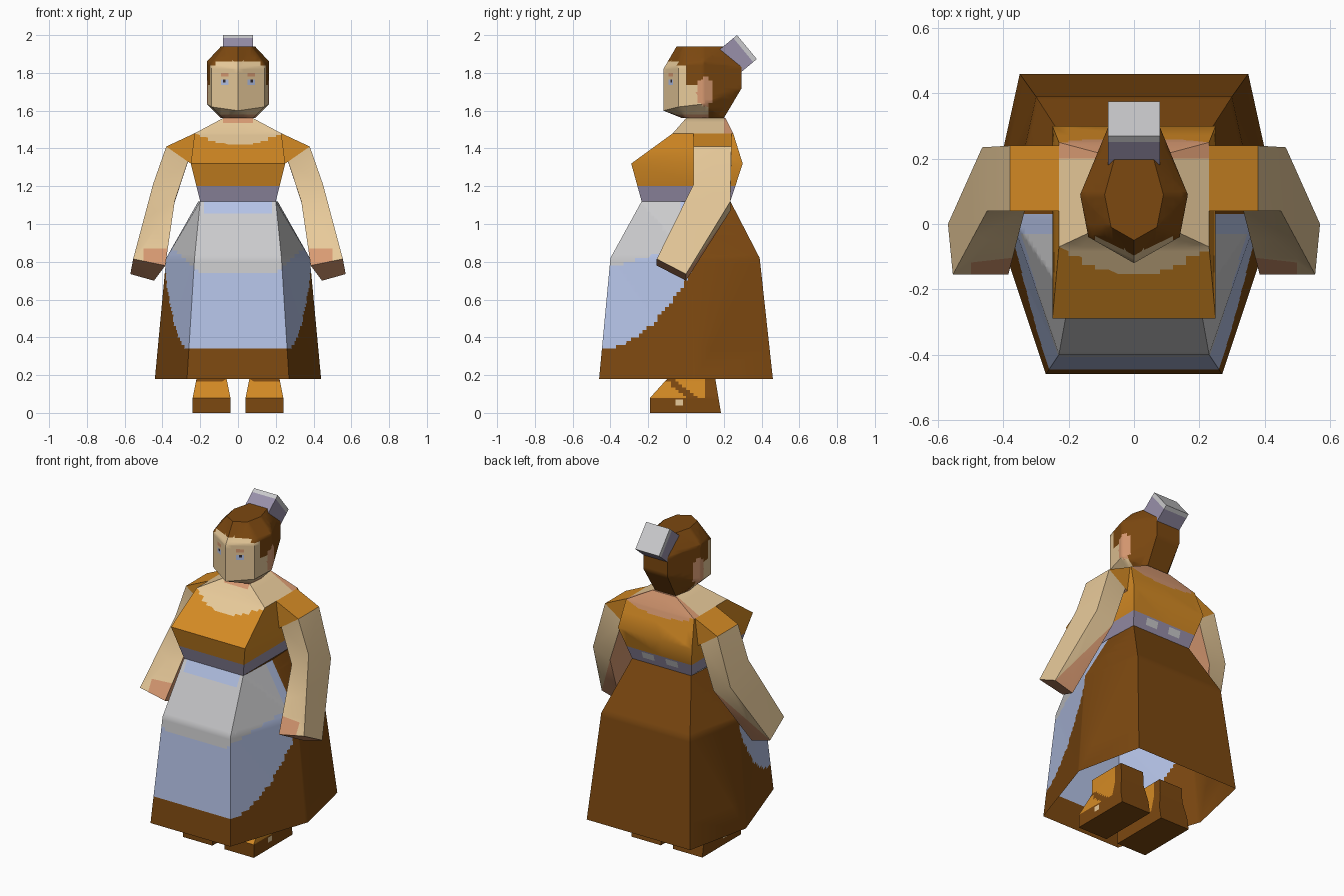
import bpy, bmesh, math
from mathutils import Vector

if "Cube" in bpy.data.objects:
    bpy.data.objects.remove(bpy.data.objects["Cube"])


def lin(c):
    c /= 255
    return c / 12.92 if c <= 0.04045 else ((c + 0.055) / 1.055) ** 2.4


COLOURS = {
    "brown": (124, 72, 16), "orange": (212, 138, 36), "pale_blue": (180, 194, 230),
    "light_grey": (202, 202, 204), "mauve_grey": (152, 144, 170), "skin": (232, 202, 154),
    "skin_blush": (216, 154, 114), "dark": (50, 42, 48),
}
NAMES = list(COLOURS)
MATS = []
for n, rgb in COLOURS.items():
    m = bpy.data.materials.new(n)
    m.diffuse_color = (*[lin(v) for v in rgb], 1)
    m.use_nodes = True
    m.node_tree.nodes["Principled BSDF"].inputs["Base Color"].default_value = m.diffuse_color
    MATS.append(m)


def steps(a, b, s):
    return [a + i * s for i in range(int(round((b - a) / s)) + 1)]


def both(vals):
    return sorted({v * s for v in vals for s in (1, -1)})


def mir(half):
    """Full ring from its right half, front to back."""
    return half + [(-x, y, z) for x, y, z in reversed(half) if x > 0]


def rect(x0, x1, y0, y1, z):
    return [(x0, y0, z), (x1, y0, z), (x1, y1, z), (x0, y1, z)]


def loft(name, rings, rule, cuts=None, caps=(True, True), mirror=False, angle=40):
    """Skin the rings, cut along the axis planes, colour each face by rule(centre, normal)."""
    bm = bmesh.new()
    vs = [[bm.verts.new(p) for p in r] for r in rings]
    n = len(rings[0])
    for a, b in zip(vs, vs[1:]):
        for i in range(n):
            j = (i + 1) % n
            bm.faces.new((a[i], a[j], b[j], b[i]))
    if caps[0]:
        bm.faces.new(vs[0][::-1])
    if caps[1]:
        bm.faces.new(vs[-1])
    bmesh.ops.recalc_face_normals(bm, faces=bm.faces[:])
    bmesh.ops.triangulate(bm, faces=bm.faces[:])
    for axis, vals in (cuts or {}).items():
        no = Vector([float(axis == k) for k in "xyz"])
        for v in vals:
            bmesh.ops.bisect_plane(bm, geom=bm.verts[:] + bm.edges[:] + bm.faces[:],
                                   dist=1e-5, plane_co=no * v, plane_no=no)
    bm.normal_update()
    used = []
    for f in bm.faces:
        c = rule(f.calc_center_median(), f.normal)
        if c not in used:
            used.append(c)
        f.material_index = used.index(c)
    me = bpy.data.meshes.new(name)
    bm.to_mesh(me)
    bm.free()
    for c in used:
        me.materials.append(MATS[NAMES.index(c)])
    ob = bpy.data.objects.new(name, me)
    bpy.context.collection.objects.link(ob)
    bpy.ops.object.select_all(action='DESELECT')
    ob.select_set(True)
    bpy.context.view_layer.objects.active = ob
    bpy.ops.object.shade_smooth_by_angle(angle=math.radians(angle))
    if mirror:
        ob.modifiers.new("mirror", 'MIRROR')
    return ob


# Skirt with apron, open underneath
def skirt_rule(c, n):
    x, y, z = abs(c.x), c.y, c.z
    if y > 0.03 or z < 0.34 + 0.36 * max(0, (y + 0.45) / 0.45) ** 2:
        return "brown"
    upper = z > 0.74 + max(0, x - 0.2) * 0.9
    if upper and y < -0.03 and not (z > 1.05 and x < 0.18):
        return "light_grey"
    return "pale_blue"


loft("skirt", [
    mir([(0.27, -0.46, 0.18), (0.44, 0.05, 0.18), (0.35, 0.46, 0.18)]),
    mir([(0.23, -0.40, 0.82), (0.38, 0.03, 0.82), (0.30, 0.39, 0.82)]),
    mir([(0.20, -0.235, 1.12), (0.21, 0.02, 1.12), (0.20, 0.235, 1.12)]),
], skirt_rule, {"z": steps(0.34, 1.10, 0.02), "y": steps(-0.43, 0.03, 0.02),
                "x": both([0.18, 0.21, 0.24, 0.27, 0.30])}, caps=(False, False))


# Bodice, belt and neckline
def bodice_rule(c, n):
    x, y, z = abs(c.x), c.y, c.z
    if z < 1.20:
        bow = y > 0.1 and 0.04 < x < 0.12 and 1.15 < z < 1.19
        return "light_grey" if bow else "mauve_grey"
    line = 1.42 + 0.06 * (x / 0.23) ** 2 if y < 0.1 else 1.44 + 0.04 * (x / 0.23) ** 2
    if z < line:
        return "orange"
    if z > 1.535 and y < 0.05 and x < 0.09 or y > 0.2:
        return "skin_blush"
    return "skin"


loft("bodice", [
    rect(-0.20, 0.20, -0.235, 0.235, 1.12), rect(-0.25, 0.25, -0.29, 0.30, 1.32),
    rect(-0.23, 0.23, -0.07, 0.25, 1.48), rect(-0.08, 0.08, 0.0, 0.21, 1.56),
], bodice_rule, {"z": [1.15, 1.19, 1.20, 1.535] + steps(1.41, 1.48, 0.01), "y": [0.1, 0.2],
                 "x": both([0.04, 0.08, 0.12, 0.16, 0.20])}, caps=(False, True))


# Sleeves, arms and hands
def arm_rule(c, n):
    if c.z > 1.335 + (c.x - 0.265) * 0.7:
        return "orange"
    if n.x < -0.5 or n.z < -0.5:
        return "skin_blush"
    if c.z < 0.87 and c.x < 0.50 and c.y < -0.05:
        return "skin_blush"
    return "skin"


def arm_ring(outer_back, outer_front, inner_front, inner_back):
    return [outer_back, outer_front, inner_front, inner_back]


loft("arms", [
    arm_ring((0.23, 0.24, 1.48), (0.23, 0.04, 1.48), (0.25, 0.04, 1.32), (0.25, 0.24, 1.32)),
    arm_ring((0.38, 0.24, 1.41), (0.38, 0.04, 1.41), (0.265, 0.04, 1.33), (0.265, 0.24, 1.33)),
    arm_ring((0.465, 0.235, 1.12), (0.45, 0.04, 1.21), (0.335, 0.04, 1.12), (0.35, 0.235, 1.07)),
    arm_ring((0.57, 0.0, 0.735), (0.555, -0.155, 0.815), (0.385, -0.155, 0.78), (0.445, 0.0, 0.70)),
], arm_rule, {"z": [0.87], "x": [0.50], "y": [-0.05]}, mirror=True)


# Head with hair, ears and painted face
def head_rule(c, n):
    x, y, z = abs(c.x), c.y, c.z
    if x > 0.08 and ((y - 0.10) / 0.045) ** 2 + ((z - 1.70) / 0.075) ** 2 < 1:
        return "skin_blush"
    if y > 0.12 or (y > 0 and z > 1.73) or z > 1.87 - 0.4 * max(0, x - 0.06):
        return "brown"
    if z < 1.58:
        return "skin_blush"
    if y < 0 and 0.05 < x < 0.09:
        if 1.735 < z < 1.765:
            return "dark" if 0.065 < x < 0.08 and z > 1.75 else "pale_blue"
        if 1.78 < z < 1.80:
            return "skin_blush"
    return "skin"


loft("head", [
    mir([(0, -0.02, 1.56), (0.08, 0.0, 1.56), (0.09, 0.10, 1.56), (0.07, 0.20, 1.56)]),
    mir([(0, -0.12, 1.60), (0.14, -0.04, 1.62), (0.165, 0.09, 1.635), (0.08, 0.295, 1.72)]),
    mir([(0, -0.12, 1.82), (0.14, -0.04, 1.84), (0.165, 0.09, 1.86), (0.08, 0.295, 1.83)]),
    mir([(0, -0.05, 1.94), (0.07, -0.01, 1.94), (0.09, 0.09, 1.94), (0.06, 0.20, 1.94)]),
], head_rule, {"z": [1.58, 1.735, 1.75, 1.765] + steps(1.62, 1.88, 0.02),
               "y": steps(0, 0.14, 0.02),
               "x": both([0.03, 0.05, 0.065, 0.08, 0.09, 0.12])})

# Hair bun cover, a tilted box at the back of the head
TOP, LOW = Vector((0, 0.27, 2.0)), Vector((0, 0.375, 1.873))
AXIS = Vector((0, 0.77, 0.637))


def bun_ring(off):
    a, b = TOP + AXIS * off, LOW + AXIS * off
    return [(s, p.y, p.z) for s, p in ((-0.08, a), (0.08, a), (0.08, b), (-0.08, b))]


loft("bun_cover", [bun_ring(-0.12), bun_ring(-0.025), bun_ring(0)],
     lambda c, n: "light_grey" if (c - TOP).dot(AXIS) > -0.025 else "mauve_grey")


# Shoes and ankles
def shoe_rule(c, n):
    if c.x > 0.2 and abs(c.y + 0.035) < 0.02 and 0.04 < c.z < 0.07:
        return "skin"
    strap = abs((c.z - 0.17) + (c.y + 0.08) * 0.8) < 0.02 and c.y > -0.12
    if c.z < 0.08 or c.y > 0.1 or strap:
        return "brown"
    return "orange"


loft("shoes", [
    rect(0.04, 0.24, -0.19, 0.185, 0), rect(0.04, 0.24, -0.19, 0.172, 0.08),
    rect(0.06, 0.22, -0.10, 0.155, 0.18), rect(0.06, 0.22, -0.10, 0.15, 0.27),
], shoe_rule, {"z": [0.04, 0.07] + steps(0.09, 0.18, 0.015), "y": [-0.055, -0.015] + steps(-0.12, 0.10, 0.02),
               "x": [0.2]}, mirror=True, angle=30)
